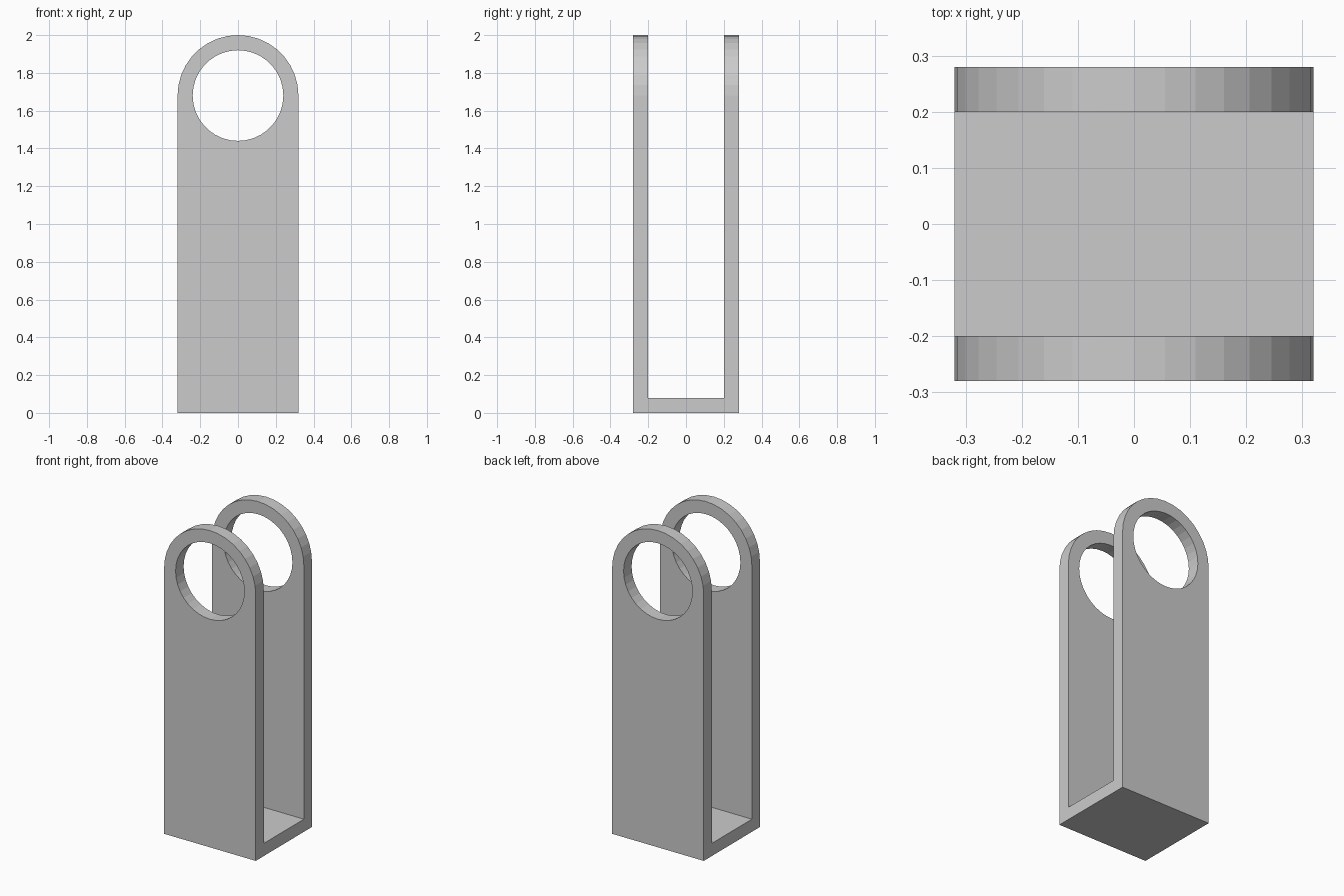
import bpy, bmesh
from math import cos, sin, pi, radians

if "Cube" in bpy.data.objects:
    bpy.data.objects.remove(bpy.data.objects["Cube"])

HALF_W, HALF_D, WALL = 0.32, 0.28, 0.08
ARCH_Z, HOLE_R, SEGS = 1.68, 0.24, 36


def cut(target, cutter):
    mod = target.modifiers.new("cut", 'BOOLEAN')
    mod.operation = 'DIFFERENCE'
    mod.solver = 'EXACT'
    mod.object = cutter
    bpy.context.view_layer.objects.active = target
    bpy.ops.object.modifier_apply(modifier=mod.name)
    bpy.data.objects.remove(cutter)


# Solid block with the arched front outline
outline = [(-HALF_W, 0), (HALF_W, 0)]
for i in range(SEGS // 2 + 1):
    a = 2 * pi * i / SEGS
    outline.append((HALF_W * cos(a), ARCH_Z + HALF_W * sin(a)))
bm = bmesh.new()
face = bm.faces.new([bm.verts.new((x, -HALF_D, z)) for x, z in outline])
ext = bmesh.ops.extrude_face_region(bm, geom=[face])
bmesh.ops.translate(bm, vec=(0, 2 * HALF_D, 0),
                    verts=[g for g in ext["geom"] if isinstance(g, bmesh.types.BMVert)])
bmesh.ops.recalc_face_normals(bm, faces=bm.faces)
mesh = bpy.data.meshes.new("u_bracket")
bm.to_mesh(mesh)
bm.free()
bracket = bpy.data.objects.new("u_bracket", mesh)
bpy.context.collection.objects.link(bracket)

# Channel between the two side plates, leaving the base
bpy.ops.mesh.primitive_cube_add(size=1, location=(0, 0, WALL + 1.25))
channel = bpy.context.object
channel.name = "channel_cutter"
channel.hide_render = True
channel.scale = (2, 2 * (HALF_D - WALL), 2.5)
bpy.context.view_layer.update()
cut(bracket, channel)

# Round eye through both plates
bpy.ops.mesh.primitive_cylinder_add(vertices=SEGS, radius=HOLE_R, depth=2,
                                    location=(0, 0, ARCH_Z),
                                    rotation=(radians(90), 0, 0))
eye = bpy.context.object
eye.name = "eye_cutter"
eye.hide_render = True
cut(bracket, eye)
